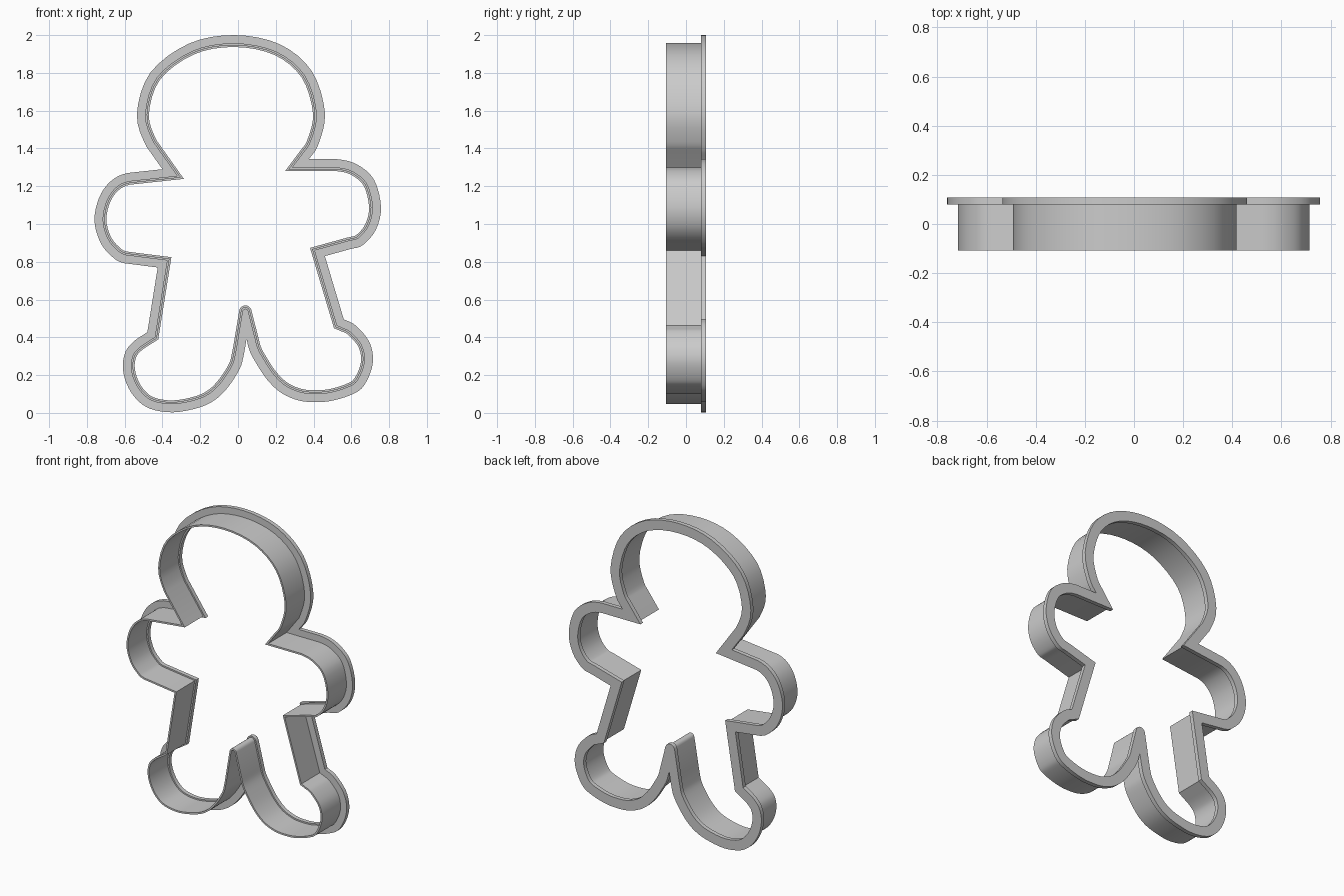
import bpy, bmesh, math
from mathutils import Vector

if "Cube" in bpy.data.objects:
    bpy.data.objects.remove(bpy.data.objects["Cube"])

# Outer rim outline (x, z), clockwise, one list per run between sharp corners
head = [(-.40, 1.29), (-.485, 1.41), (-.535, 1.58), (-.465, 1.80), (-.26, 1.955), (-.02, 2.0),
        (.22, 1.952), (.39, 1.81), (.46, 1.59), (.425, 1.42), (.375, 1.343)]
right_arm = [(.375, 1.343), (.525, 1.343), (.63, 1.315), (.72, 1.235), (.757, 1.09),
             (.73, .97), (.66, .888), (.59, .866), (.46, .83)]
right_side = [(.46, .83), (.56, .495)]
right_foot = [(.56, .495), (.62, .465), (.69, .385), (.715, .295), (.70, .21), (.655, .13),
              (.59, .092), (.50, .065), (.42, .057), (.325, .065), (.23, .105), (.155, .175),
              (.098, .26), (.063, .325), (.045, .39)]
left_foot = [(.045, .39), (.03, .305), (.01, .235), (-.05, .14), (-.12, .07), (-.21, .027),
             (-.345, .003), (-.465, .022), (-.54, .075), (-.59, .155), (-.61, .245),
             (-.595, .325), (-.55, .38), (-.48, .427)]
left_side = [(-.48, .427), (-.425, .77)]
left_arm = [(-.425, .77), (-.60, .792), (-.67, .83), (-.73, .905), (-.76, 1.02),
            (-.735, 1.14), (-.675, 1.225), (-.585, 1.27), (-.40, 1.29)]


def smooth(run, steps=4):
    """Catmull-Rom through a run, last point left out."""
    p = [Vector(q) for q in run]
    if len(p) == 2:
        return [p[0]]
    p = [2 * p[0] - p[1]] + p + [2 * p[-1] - p[-2]]
    out = []
    for i in range(1, len(p) - 2):
        a, b, c, d = p[i - 1:i + 3]
        # keep the long straight first and last stretches straight
        straight = i in (1, len(p) - 3) and (c - b).length > .12
        for k in range(1 if straight else steps):
            t = k / steps
            out.append(.5 * (2 * b + (c - a) * t + (2 * a - 5 * b + 4 * c - d) * t * t
                             + (3 * b - a - 3 * c + d) * t ** 3))
    return out


outline, crotch = [], 0
for run in (head, right_arm, right_side, right_foot, left_foot, left_side, left_arm):
    if run is left_foot:
        crotch = len(outline)
    outline += smooth(run)


def inset(d):
    """Mitred inset of the outline; the crotch tip is rounded."""
    out, n = [], len(outline)
    for i, p in enumerate(outline):
        e1 = (p - outline[i - 1]).normalized()
        e2 = (outline[(i + 1) % n] - p).normalized()
        n1, n2 = Vector((e1.y, -e1.x)), Vector((e2.y, -e2.x))
        mitre = (n1 + n2) / (1 + n1.dot(n2))
        if i == crotch:
            r = max(d - .03, 0)
            a1 = math.atan2(n1.y, n1.x)
            turn = n1.angle_signed(n2)  # clockwise positive
            for k in range(9):
                a = a1 - turn * k / 8
                out.append(p + mitre * (d - r) + r * Vector((math.cos(a), math.sin(a))))
        else:
            out.append(p + mitre * d)
    return out


def band(name, d_out, d_in, y0, y1):
    """Closed ring of rectangular section following the outline."""
    bm = bmesh.new()
    loops = [[bm.verts.new((v.x, y, v.y)) for v in inset(d)]
             for d, y in ((d_out, y0), (d_out, y1), (d_in, y1), (d_in, y0))]
    n = len(loops[0])
    for s in range(4):
        a, b = loops[s], loops[(s + 1) % 4]
        for i in range(n):
            j = (i + 1) % n
            bm.faces.new((a[i], a[j], b[j], b[i]))
    bmesh.ops.remove_doubles(bm, verts=bm.verts, dist=1e-5)
    bmesh.ops.recalc_face_normals(bm, faces=bm.faces)
    me = bpy.data.meshes.new(name)
    bm.to_mesh(me)
    bm.free()
    ob = bpy.data.objects.new(name, me)
    bpy.context.collection.objects.link(ob)
    bpy.ops.object.select_all(action='DESELECT')
    ob.select_set(True)
    bpy.context.view_layer.objects.active = ob
    bpy.ops.object.shade_smooth_by_angle(angle=math.radians(30))


# Thin cutting wall, and the wide grip rim at the back
band("cutting_wall", .043, .054, -.107, .09)
band("grip_rim", 0, .063, .08, .107)
